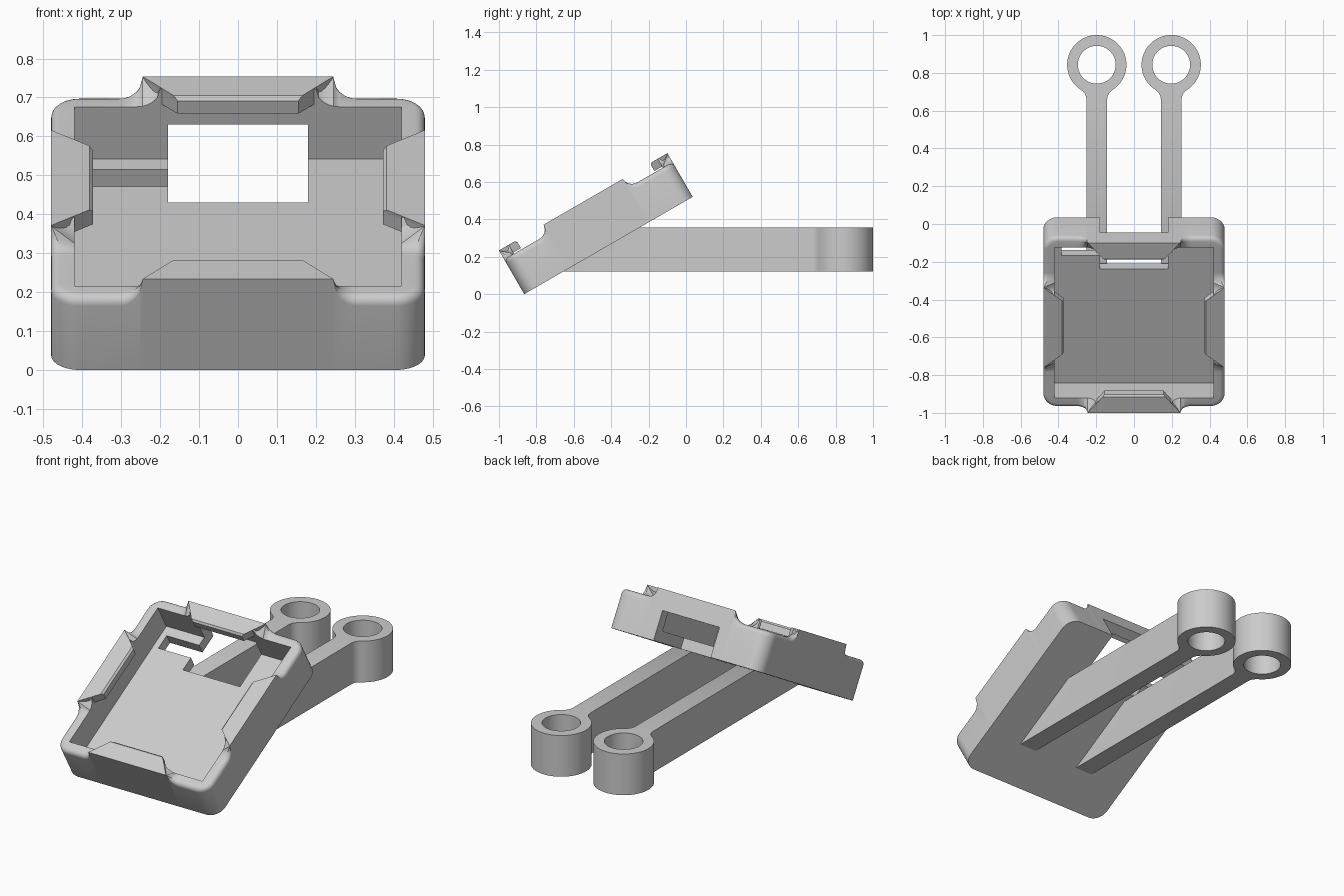
import bpy, bmesh, math
from mathutils import Matrix, Vector

cube = bpy.data.objects.get("Cube")
if cube:
    bpy.data.objects.remove(cube, do_unlink=True)

mat = bpy.data.materials.new("light_grey_plastic")
mat.use_nodes = True
GREY = (0.6, 0.6, 0.6, 1)
mat.diffuse_color = GREY
mat.node_tree.nodes["Principled BSDF"].inputs["Base Color"].default_value = GREY

# Tray dimensions, in its own untilted frame (front edge at y = 0)
HX, HY, R, WALL, FLOOR = 0.48, 0.52, 0.075, 0.06, 0.06
LOW, HIGH, FILLET, ROUND = 0.215, 0.268, 0.06, 0.025
TAB_W, TAB_D = 0.245, 0.108
TILT = Matrix.Translation((0, -0.865, 0)) @ Matrix.Rotation(math.radians(30), 4, 'X')


def finish(name, bm, matrix=None):
    bmesh.ops.remove_doubles(bm, verts=bm.verts, dist=1e-5)
    bmesh.ops.recalc_face_normals(bm, faces=bm.faces)
    mesh = bpy.data.meshes.new(name)
    bm.to_mesh(mesh)
    bm.free()
    mesh.materials.append(mat)
    ob = bpy.data.objects.new(name, mesh)
    bpy.context.collection.objects.link(ob)
    if matrix:
        ob.matrix_world = matrix
    return ob


def smooth(ob):
    bpy.ops.object.select_all(action='DESELECT')
    ob.select_set(True)
    bpy.context.view_layer.objects.active = ob
    bpy.ops.object.shade_smooth_by_angle(angle=math.radians(30))


def prism(bm, lower, upper):
    """Join two matching outlines into a closed solid."""
    a = [bm.verts.new(p) for p in lower]
    b = [bm.verts.new(p) for p in upper]
    bm.faces.new(a[::-1])
    bm.faces.new(b)
    for i in range(len(a)):
        j = (i + 1) % len(a)
        bm.faces.new((a[i], a[j], b[j], b[i]))


def block(name, x0, x1, y0, y1, z0, z1):
    bm = bmesh.new()
    corners = [(x0, y0), (x1, y0), (x1, y1), (x0, y1)]
    prism(bm, [(x, y, z0) for x, y in corners], [(x, y, z1) for x, y in corners])
    return finish(name, bm, TILT)


def rim_height(d, half):
    """Raised at the middle of a side, sweeping down to the low rim."""
    e = (abs(d) - half) / FILLET
    if e <= 0:
        return HIGH
    if e >= 1:
        return LOW
    return LOW + (HIGH - LOW) * (1 - math.sqrt(1 - (1 - e) ** 2))


def stations():
    """Outer point, outward normal, outer and inner rim height round the tray."""
    half = [0.2 + i * 0.0075 for i in range(15)]
    for k in range(4):
        ang = k * math.pi / 2 - math.pi / 2
        n = Vector((round(math.cos(ang)), round(math.sin(ang))))
        t = Vector((-n.y, n.x))
        hn, ht = (HY, HX) if k % 2 == 0 else (HX, HY)
        for d in [-(ht - R)] + [-d for d in reversed(half)] + half + [ht - R]:
            yield n * hn + t * d, n, rim_height(d, TAB_W), rim_height(d, TAB_W - 0.045)
        centre = n * (hn - R) + t * (ht - R)
        for i in range(1, 10):
            a = i * math.pi / 20
            m = n * math.cos(a) + t * math.sin(a)
            yield centre + m * R, m, LOW, LOW


# Tray: wall section swept round the rounded rectangle
bm = bmesh.new()
rings = []
for o, n, h, hi in stations():
    r = ROUND * (HIGH - h) / (HIGH - LOW)
    inner = (max(-HX + WALL, min(HX - WALL, o.x)), max(-HY + WALL, min(HY - WALL, o.y)))
    section = [(*o, 0)]
    for i in range(6):
        a = i * math.pi / 10
        section.append((*(o - n * r * (1 - math.cos(a))), h - r + r * math.sin(a)))
    section += [(*inner, hi), (*inner, FLOOR)]
    rings.append([bm.verts.new((x, y + HY, z)) for x, y, z in section])
for a, b in zip(rings, rings[1:] + rings[:1]):
    for i in range(len(a) - 1):
        bm.faces.new((a[i], b[i], b[i + 1], a[i + 1]))
bm.faces.new([ring[0] for ring in rings])
bm.faces.new([ring[-1] for ring in rings])
tray = finish("tray", bm, TILT)

# Opening through the back wall and floor, and the side slot in the floor
cutters = [block("opening_cutter", -0.18, 0.18, 0.757, 1.2, -0.1, 0.162),
           block("slot_cutter", -0.385, -0.17, 0.84, 0.926, -0.1, 0.11)]
for cutter in cutters:
    cutter.hide_render = True
    mod = tray.modifiers.new("cut", 'BOOLEAN')
    mod.operation = 'DIFFERENCE'
    mod.solver = 'EXACT'
    mod.object = cutter
bpy.context.view_layer.update()
cut_mesh = bpy.data.meshes.new_from_object(
    tray.evaluated_get(bpy.context.evaluated_depsgraph_get()))
tray.modifiers.clear()
tray.data = cut_mesh
for cutter in cutters:
    bpy.data.objects.remove(cutter, do_unlink=True)
smooth(tray)

# Four retaining tabs with a chamfered inner lip
for k, side in enumerate(("front", "left", "back", "right")):
    bm = bmesh.new()
    reach = HY if k % 2 == 0 else HX

    def outline(depth, z):
        w = TAB_W - depth
        return [(-TAB_W, -reach, z), (TAB_W, -reach, z),
                (w + 0.018, depth - reach, z), (-w - 0.018, depth - reach, z)]
    prism(bm, outline(TAB_D, 0.222), outline(TAB_D, 0.26))
    prism(bm, outline(TAB_D, 0.26), outline(TAB_D - 0.01, 0.27))
    bmesh.ops.remove_doubles(bm, verts=bm.verts, dist=1e-5)
    inside = [f for f in bm.faces if all(abs(v.co.z - 0.26) < 1e-4 for v in f.verts)]
    bmesh.ops.delete(bm, geom=inside, context='FACES_ONLY')
    spin = Matrix.Translation((0, HY, 0)) @ Matrix.Rotation(k * math.pi / 2, 4, 'Z')
    finish(side + "_tab", bm, TILT @ spin)

# Mounting arms: sloped root, fillets into a ring at the end
Z0, Z1, RING_Y, RING_R, HOLE_R, ARM, F = 0.12, 0.355, 0.843, 0.157, 0.1, 0.055, 0.06
fx = ARM + F
fy = -math.sqrt((RING_R + F) ** 2 - fx ** 2)
sweep = math.atan2(-fy, fx)
for name, cx in (("left", 0.197), ("right", -0.197)):
    bm = bmesh.new()
    edge = [(fx - F * math.cos(sweep * i / 6), RING_Y + fy + F * math.sin(sweep * i / 6))
            for i in range(7)] + [(0.05, 0.733)]

    def arm_outline(z):
        root = -0.925 + z * math.sqrt(3)
        half = [(ARM, root)] + edge
        return ([(cx + x, y, z) for x, y in half]
                + [(cx - x, y, z) for x, y in reversed(half)])
    prism(bm, arm_outline(Z0), arm_outline(Z1))
    smooth(finish(name + "_arm", bm))

    bm = bmesh.new()
    SEG = 64
    loops = []
    for i in range(SEG):
        a = 2 * math.pi * i / SEG
        loops.append([bm.verts.new((cx + r * math.cos(a), RING_Y + r * math.sin(a), z))
                      for r, z in ((RING_R, Z0), (RING_R, Z1), (HOLE_R, Z1), (HOLE_R, Z0))])
    for a, b in zip(loops, loops[1:] + loops[:1]):
        for i in range(4):
            j = (i + 1) % 4
            bm.faces.new((a[i], b[i], b[j], a[j]))
    smooth(finish(name + "_ring", bm))
